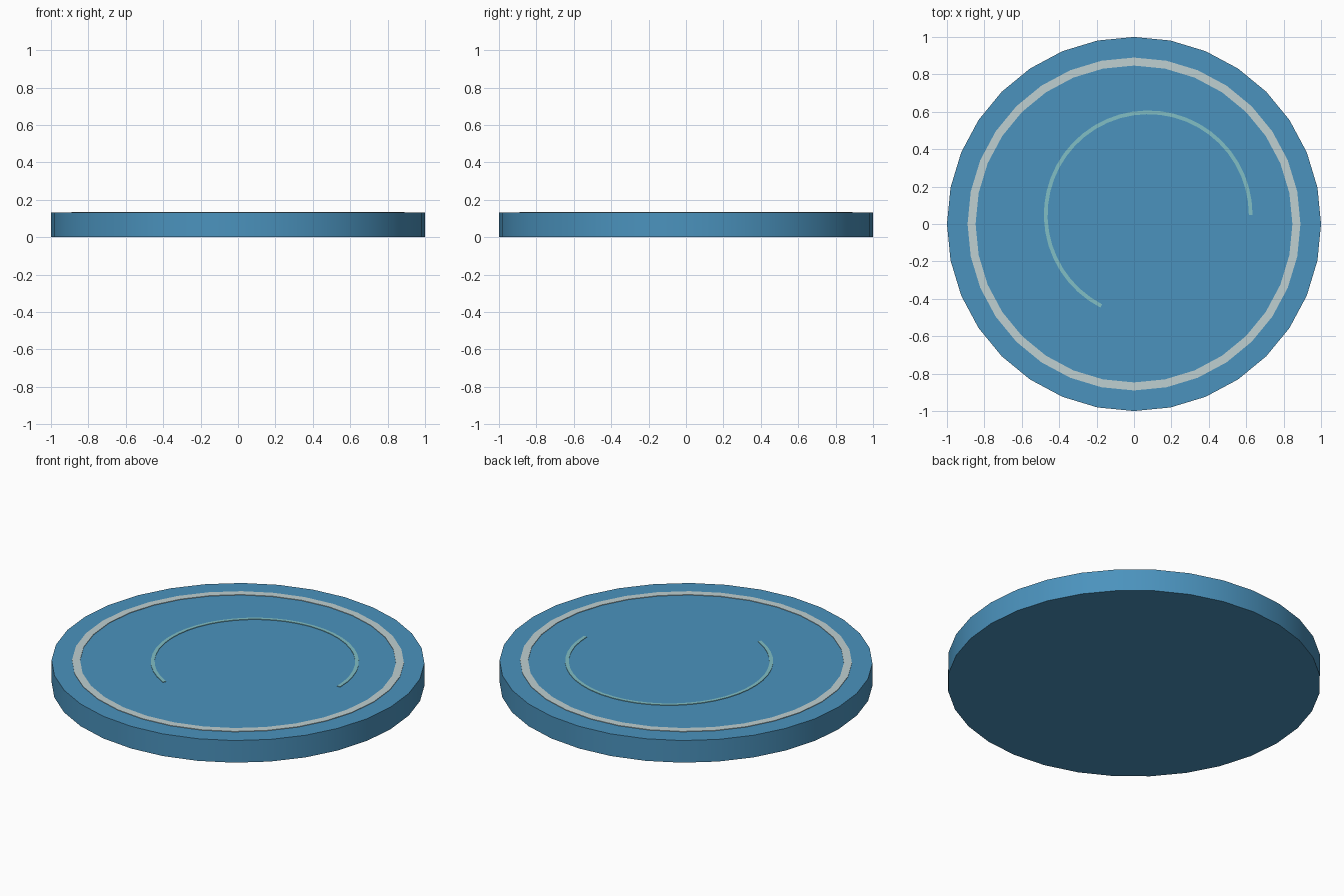
import bpy, bmesh
from math import cos, sin, radians, tau

if "Cube" in bpy.data.objects:
    bpy.data.objects.remove(bpy.data.objects["Cube"])


def material(name, rgb):
    mat = bpy.data.materials.new(name)
    mat.diffuse_color = (*rgb, 1)
    mat.use_nodes = True
    mat.node_tree.nodes["Principled BSDF"].inputs["Base Color"].default_value = mat.diffuse_color
    return mat


def finish(bm, name, mat):
    bmesh.ops.recalc_face_normals(bm, faces=bm.faces)
    mesh = bpy.data.meshes.new(name)
    bm.to_mesh(mesh)
    bm.free()
    mesh.materials.append(mat)
    obj = bpy.data.objects.new(name, mesh)
    bpy.context.collection.objects.link(obj)
    bpy.ops.object.select_all(action='DESELECT')
    obj.select_set(True)
    bpy.context.view_layer.objects.active = obj
    bpy.ops.object.shade_smooth_by_angle(angle=radians(30))
    return obj


def band(name, mat, centre, r_in, r_out, z0, z1, sweep, steps):
    """Rectangular section swept round an arc; closed when the sweep is a full turn."""
    bm = bmesh.new()
    closed = abs(sweep - tau) < 1e-6
    rows = []
    for i in range(steps if closed else steps + 1):
        a = sweep * i / steps
        rows.append([bm.verts.new((centre[0] + r * cos(a), centre[1] + r * sin(a), z))
                     for r, z in ((r_in, z0), (r_out, z0), (r_out, z1), (r_in, z1))])
    for i in range(steps):
        p, q = rows[i], rows[(i + 1) % len(rows)]
        for k in range(4):
            n = (k + 1) % 4
            bm.faces.new((p[k], p[n], q[n], q[k]))
    if not closed:
        bm.faces.new(rows[0])
        bm.faces.new(rows[-1])
    return finish(bm, name, mat)


blue = material("blue", (0.07, 0.29, 0.51))
pale = material("pale_grey", (0.52, 0.63, 0.64))
teal = material("light_teal", (0.22, 0.52, 0.56))
TOP = 0.131

# Disc body
bm = bmesh.new()
bmesh.ops.create_cone(bm, cap_ends=True, segments=32, radius1=1, radius2=1, depth=TOP)
bmesh.ops.translate(bm, verts=bm.verts, vec=(0, 0, TOP / 2))
finish(bm, "disc", blue)

# Thin inlaid ring near the rim
band("rim_ring", pale, (0, 0), 0.847, 0.89, TOP - 0.02, TOP + 0.003, tau, 32)

# Fine open arc line on the face
band("arc_line", teal, (0.076, 0.049), 0.538, 0.558, TOP - 0.02, TOP + 0.003, radians(242.7), 32)
